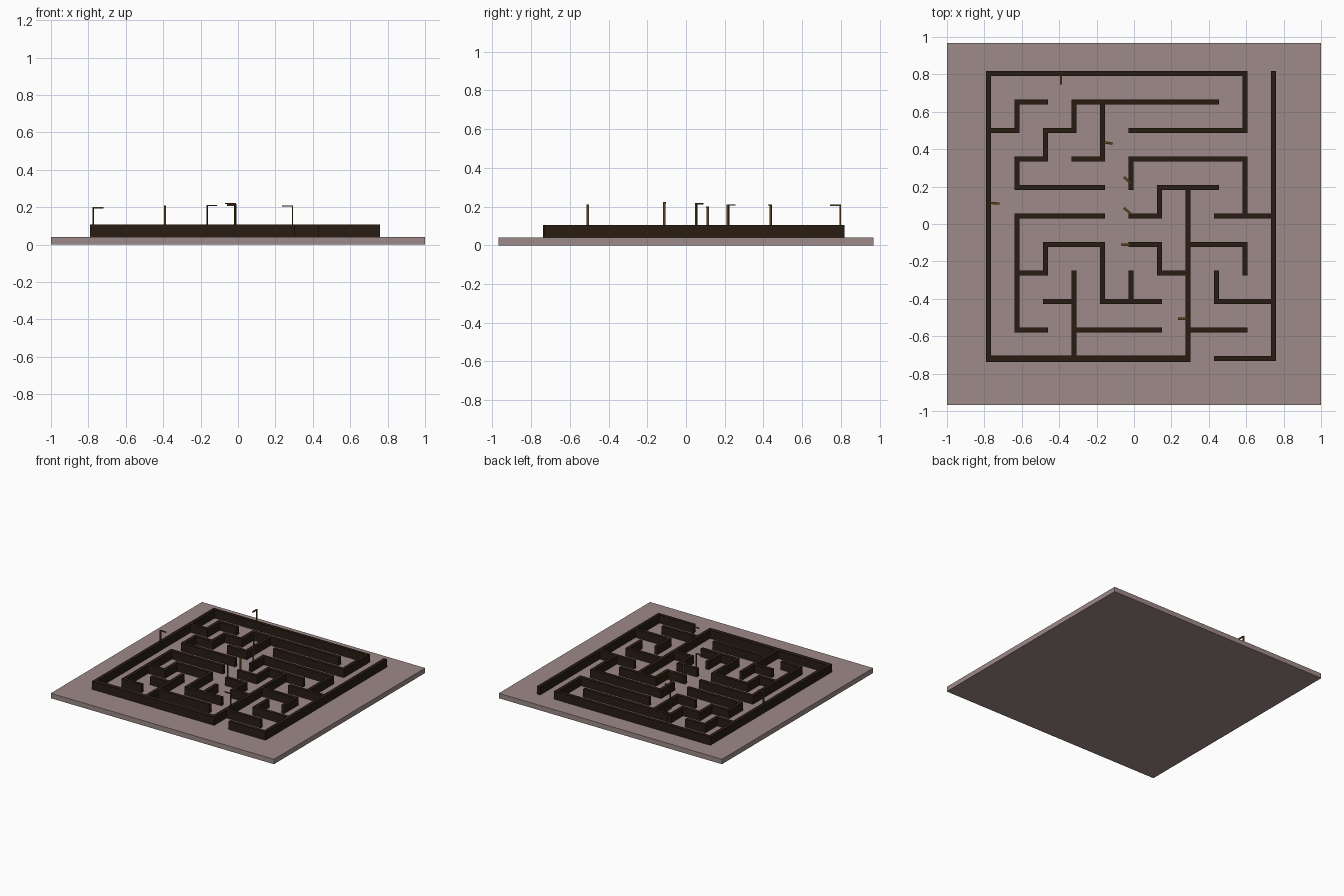
import bpy, bmesh
from math import atan2, hypot
from mathutils import Matrix

if "Cube" in bpy.data.objects:
    bpy.data.objects.remove(bpy.data.objects["Cube"])

PITCH, HALF = 0.1525, 0.0135
FLOOR, WALL_TOP = 0.04, 0.106


def gx(i):
    return -0.778 + PITCH * i


def gy(j):
    return 0.805 - PITCH * j


def material(name, color):
    m = bpy.data.materials.new(name)
    m.diffuse_color = (*color, 1)
    m.use_nodes = True
    m.node_tree.nodes["Principled BSDF"].inputs["Base Color"].default_value = m.diffuse_color
    return m


def add_box(bm, lo, hi, frame=Matrix()):
    size = [b - a for a, b in zip(lo, hi)]
    mid = [(a + b) / 2 for a, b in zip(lo, hi)]
    bmesh.ops.create_cube(bm, size=1, matrix=frame @ Matrix.Translation(mid) @ Matrix.Diagonal((*size, 1)))


def finish(bm, name, mat):
    me = bpy.data.meshes.new(name)
    bm.to_mesh(me)
    bm.free()
    me.materials.append(mat)
    ob = bpy.data.objects.new(name, me)
    bpy.context.collection.objects.link(ob)


stone = material("stone", (0.34, 0.255, 0.25))
wood = material("dark_wood", (0.022, 0.012, 0.006))
brass = material("dark_brass", (0.10, 0.055, 0.012))

# Base plate
bm = bmesh.new()
add_box(bm, (-1, -0.968, 0), (1, 0.968, FLOOR))
finish(bm, "base_plate", stone)

# Maze walls on an 11 x 11 grid: line index -> (start, end) runs
rows = {0: [(0, 9)], 1: [(1, 2), (3, 8)], 2: [(0, 1), (2, 3), (5, 9)],
        3: [(1, 2), (3, 4), (5, 9)], 4: [(1, 4), (6, 8)],
        5: [(1, 4), (5, 6), (8, 10)], 6: [(2, 4), (5, 6), (7, 9)],
        7: [(1, 2), (6, 7)], 8: [(2, 3), (4, 6), (8, 10)],
        9: [(1, 2), (3, 6), (7, 9)], 10: [(0, 7), (8, 10)]}
cols = {0: [(0, 10)], 1: [(1, 2), (3, 4), (5, 9)], 2: [(2, 3), (6, 7)],
        3: [(1, 2), (7, 10)], 4: [(1, 3), (6, 8)], 5: [(3, 4), (7, 8)],
        6: [(4, 5), (6, 7)], 7: [(4, 10)], 8: [(7, 8)],
        9: [(0, 2), (3, 5), (6, 7)], 10: [(0, 10)]}
bm = bmesh.new()
for j, runs in rows.items():
    for a, b in runs:
        h = 0.018 if (j, a) == (10, 0) else HALF
        add_box(bm, (gx(a) - HALF, gy(j) - h, FLOOR), (gx(b) + HALF, gy(j) + h, WALL_TOP))
for i, runs in cols.items():
    for a, b in runs:
        add_box(bm, (gx(i) - HALF, gy(b) - HALF, FLOOR), (gx(i) + HALF, gy(a) + HALF, WALL_TOP))
finish(bm, "maze_walls", wood)

# Bent flat-strip hooks standing on the walls: x, y, arm dx, arm dy, top z
hooks = [(-0.39, 0.80, 0, -0.055, 0.210), (-0.777, 0.113, 0.057, -0.004, 0.200),
         (-0.168, 0.437, 0.054, -0.007, 0.211), (-0.012, 0.215, -0.042, 0.036, 0.212),
         (-0.012, 0.050, -0.042, 0.036, 0.218), (-0.012, -0.112, -0.058, 0.002, 0.223),
         (0.294, -0.508, -0.058, 0.002, 0.210)]
for n, (x, y, dx, dy, top) in enumerate(hooks, 1):
    frame = Matrix.Translation((x, y, 0)) @ Matrix.Rotation(atan2(dy, dx), 4, 'Z')
    bm = bmesh.new()
    add_box(bm, (0, -0.006, FLOOR), (0.006, 0.006, top), frame)
    add_box(bm, (0.006, -0.006, top - 0.006), (hypot(dx, dy), 0.006, top), frame)
    finish(bm, f"hook_{n}", brass)
